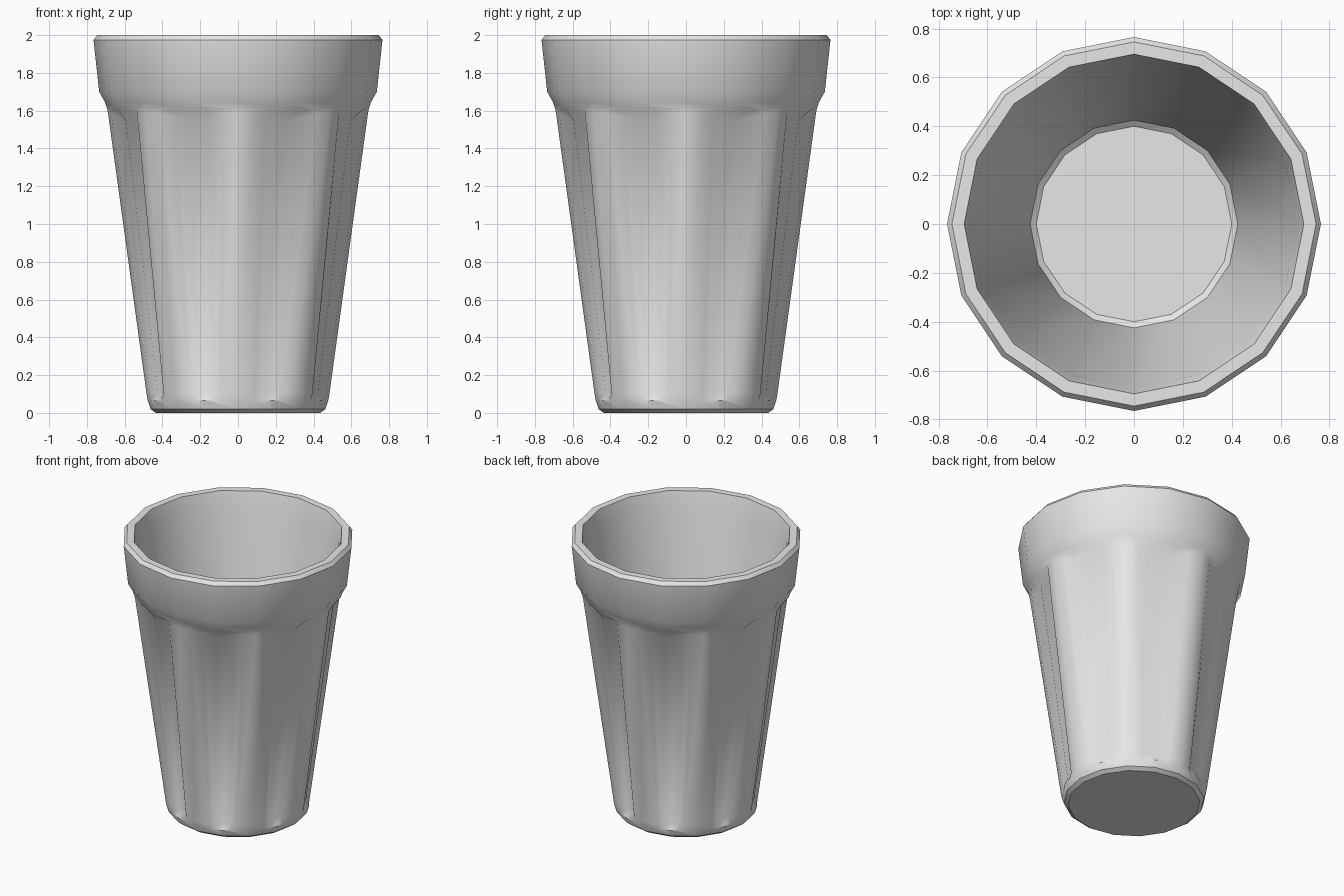
import bpy
import bmesh
import math

cube = bpy.data.objects.get("Cube")
if cube:
    bpy.data.objects.remove(cube, do_unlink=True)

SIDES = 16
STEP = 2 * math.pi / SIDES

grey = bpy.data.materials.new("glass_grey")
grey.use_nodes = True
colour = (0.8, 0.8, 0.8, 1.0)
grey.diffuse_color = colour
grey.node_tree.nodes["Principled BSDF"].inputs["Base Color"].default_value = colour

bm = bmesh.new()


def plain_ring(z, r):
    """One vertex per side of the sixteen-sided wall."""
    return [bm.verts.new((r * math.cos(i * STEP), r * math.sin(i * STEP), z))
            for i in range(SIDES)]


def fluted_ring(r, outer, inner, depth, z_edge, z_inner, z_mid):
    """Three vertices per side; the flutes are centred on every other corner.
    outer and inner are the half widths of the flute in degrees."""
    ring = []
    for flute in range(SIDES // 2):
        for offset, d, z in ((-22.5, 0, z_edge), (-outer, 0, z_edge),
                             (-inner, depth, z_inner), (0, depth, z_mid),
                             (inner, depth, z_inner), (outer, 0, z_edge)):
            a = math.radians(offset + 22.5)
            flat = r * math.cos(STEP / 2) / math.cos(a % STEP - STEP / 2)
            if offset in (0, -22.5):
                flat = r
            a += flute * 2 * STEP
            ring.append(bm.verts.new(((flat - d) * math.cos(a),
                                      (flat - d) * math.sin(a), z)))
    return ring


def bridge(upper, lower):
    """Join two rings; rings of different density meet in one face per side."""
    n = min(len(upper), len(lower))
    ku, kl = len(upper) // n, len(lower) // n
    for i in range(n):
        top = [upper[(i * ku + j) % len(upper)] for j in range(ku + 1)]
        low = [lower[(i * kl + j) % len(lower)] for j in range(kl + 1)]
        bm.faces.new(low + top[::-1])


rings = [
    # floor, inside wall and rim
    plain_ring(0.08, 0.40),
    plain_ring(0.10, 0.425),
    plain_ring(1.90, 0.67),
    plain_ring(2.00, 0.695),
    plain_ring(2.00, 0.745),
    # collar
    plain_ring(1.975, 0.765),
    plain_ring(1.70, 0.735),
    plain_ring(1.645, 0.704),
    # fluted wall, from the ledge at the top to the slope at the foot
    fluted_ring(0.692, 15, 9.5, 0, 1.607, 1.607, 1.61),
    fluted_ring(0.688, 15.3, 9, 0.045, 1.585, 1.56, 1.545),
    fluted_ring(0.484, 11.5, 7, 0.026, 0.10, 0.11, 0.11),
    fluted_ring(0.478, 11, 7, 0, 0.066, 0.066, 0.066),
    # foot
    plain_ring(0.02, 0.463),
    plain_ring(0.00, 0.435),
]
for upper, lower in zip(rings, rings[1:]):
    bridge(upper, lower)
bm.faces.new(rings[0])
bm.faces.new(rings[-1])
bmesh.ops.recalc_face_normals(bm, faces=bm.faces)

mesh = bpy.data.meshes.new("tumbler")
bm.to_mesh(mesh)
bm.free()
mesh.materials.append(grey)
tumbler = bpy.data.objects.new("tumbler", mesh)
bpy.context.collection.objects.link(tumbler)

bpy.ops.object.select_all(action='DESELECT')
tumbler.select_set(True)
bpy.context.view_layer.objects.active = tumbler
bpy.ops.object.shade_smooth_by_angle(angle=math.radians(35))
